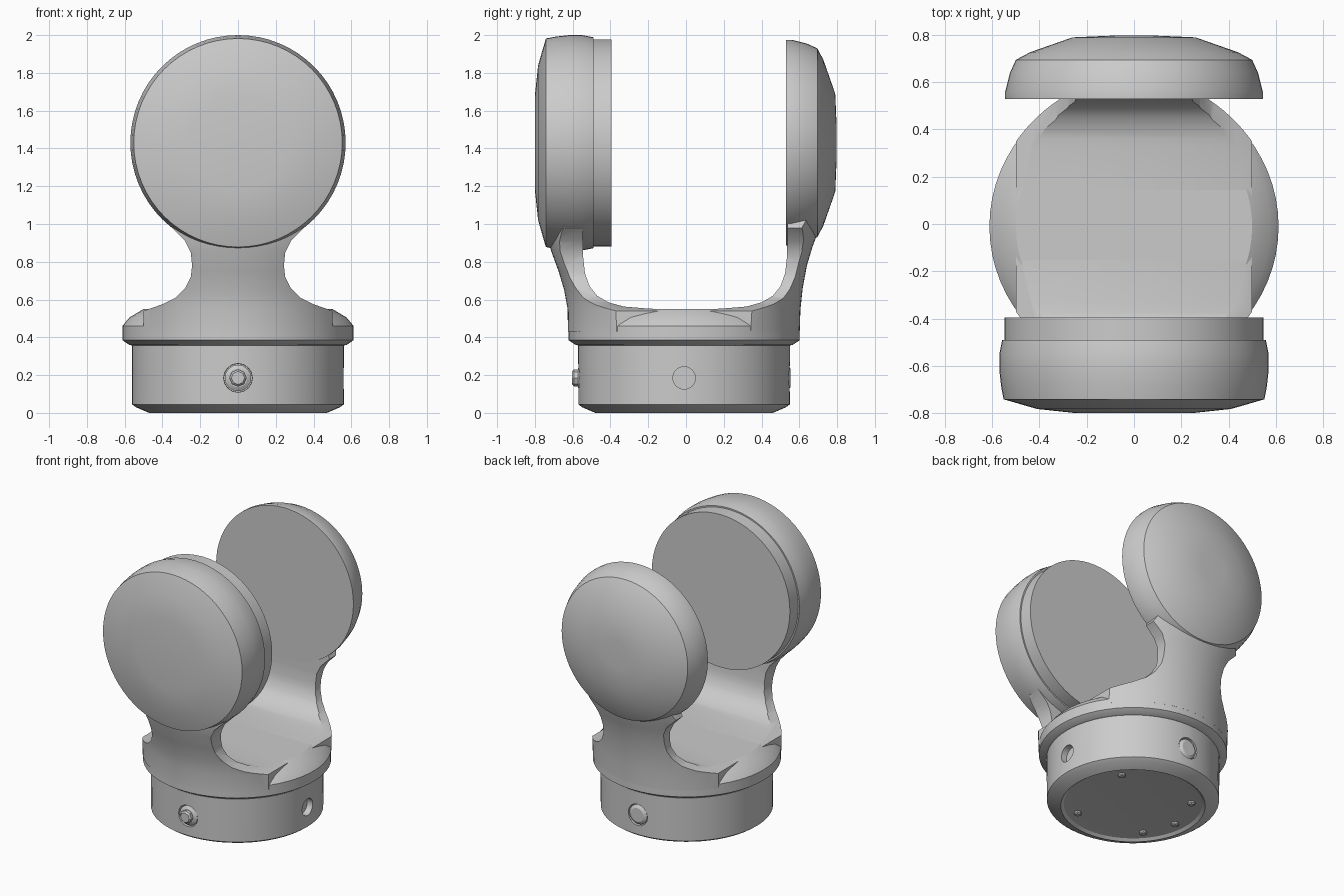
import bpy, bmesh, math
from mathutils import Vector, Matrix

if "Cube" in bpy.data.objects:
    bpy.data.objects.remove(bpy.data.objects["Cube"])

CY = -0.01   # y centre of the round base
CZ = 1.43    # height of the head discs


def finish(name, bm):
    bmesh.ops.remove_doubles(bm, verts=bm.verts, dist=1e-5)
    bmesh.ops.recalc_face_normals(bm, faces=bm.faces)
    me = bpy.data.meshes.new(name)
    bm.to_mesh(me)
    bm.free()
    ob = bpy.data.objects.new(name, me)
    bpy.context.collection.objects.link(ob)
    return ob


def revolve(name, profile, mat, seg=64):
    """Closed solid from (radius, height) points, turned about local z."""
    bm = bmesh.new()
    rings = []
    for r, h in profile:
        rings.append([bm.verts.new(mat @ Vector((r * math.cos(a), r * math.sin(a), h)))
                      for a in (2 * math.pi * i / seg for i in range(seg))])
    for lo, hi in zip(rings, rings[1:]):
        for i in range(seg):
            j = (i + 1) % seg
            bm.faces.new((lo[i], lo[j], hi[j], hi[i]))
    bm.faces.new(rings[0])
    bm.faces.new(rings[-1])
    return finish(name, bm)


def prism(name, pts, direction):
    """Outline given as 3D points, extruded along direction."""
    bm = bmesh.new()
    f = bm.faces.new([bm.verts.new(p) for p in pts])
    ext = bmesh.ops.extrude_face_region(bm, geom=[f])
    bmesh.ops.translate(bm, vec=Vector(direction),
                        verts=[v for v in ext["geom"] if isinstance(v, bmesh.types.BMVert)])
    return finish(name, bm)


def boolean(ob, cutter, op):
    m = ob.modifiers.new("cut", 'BOOLEAN')
    m.object, m.operation, m.solver = cutter, op, 'EXACT'
    cutter.hide_render = True
    bpy.context.view_layer.objects.active = ob
    bpy.ops.object.modifier_apply(modifier=m.name)
    bpy.data.objects.remove(cutter, do_unlink=True)


def along(direction, origin):
    return Matrix.Translation(origin) @ Vector((0, 0, 1)).rotation_difference(
        Vector(direction)).to_matrix().to_4x4()


base_mat = Matrix.Translation((0, CY, 0))

# Base drum with shallow recess underneath
base = revolve("base_drum", [(0.38, 0.02), (0.45, 0.015), (0.47, 0), (0.54, 0.03), (0.56, 0.045),
                             (0.562, 0.37)], base_mat)

# Round sockets in the drum: front, right and back
for d in ((0, -1, 0), (1, 0, 0), (0, 1, 0)):
    o = Vector((0, CY, 0.185)) + Vector(d) * 0.515
    side = d[0] == 1
    boolean(base, revolve("socket_cutter", [(0.06 if side else 0.075, 0), (0.06 if side else 0.08, 0.15)],
                          along(d, o), 16), 'DIFFERENCE')

# Connector bolts in front and back sockets
for name, d, reach in (("front_bolt", (0, -1, 0), 0.593), ("back_bolt", (0, 1, 0), 0.56)):
    revolve(name + "_washer", [(0.07, 0.5), (0.07, 0.55), (0.05, 0.562)],
            along(d, (0, CY, 0.185)), 16)
    revolve(name, [(0.045, 0.5), (0.045, reach - 0.01), (0.035, reach)],
            along(d, (0, CY, 0.185)), 8)

# Small screws under the base
for i, deg in enumerate((39, 139, 184, 220, 301)):
    a = math.radians(deg)
    revolve("base_screw_%d" % (i + 1), [(0.025, 0.03), (0.025, 0.008), (0.018, 0.002)],
            Matrix.Translation((0.38 * math.cos(a), CY + 0.38 * math.sin(a), 0)), 8)

# Saddle collar with bevelled rim
revolve("saddle_collar", [(0.55, 0.355), (0.575, 0.36), (0.612, 0.385), (0.612, 0.46),
                          (0.575, 0.505), (0.50, 0.55)], base_mat)

# Necks: rounded outer wall, trimmed by side curve and waisted front outline
waist = [(0.50, 0.42), (0.50, 0.54), (0.40, 0.575), (0.33, 0.61), (0.28, 0.66), (0.25, 0.72),
         (0.243, 0.78), (0.25, 0.85), (0.28, 0.91), (0.35, 0.98), (0.30, 1.08)]
inner = [(0.05, 0.40), (0.05, 0.545), (0.2, 0.553), (0.32, 0.563), (0.40, 0.585), (0.46, 0.62),
         (0.50, 0.67), (0.525, 0.74), (0.535, 0.83), (0.54, 1.1)]
necks = {
    "front_neck": (-1, 0.01, [(0.615, 0.43), (0.617, 0.55), (0.635, 0.65), (0.665, 0.75),
                              (0.705, 0.86), (0.725, 0.95), (0.735, 1.06)]),
    "back_neck": (1, 0.0, [(0.612, 0.43), (0.616, 0.55), (0.628, 0.66), (0.65, 0.78),
                           (0.68, 0.88), (0.71, 0.96), (0.735, 1.06)]),
}
for name, (s, shift, outer) in necks.items():
    neck = revolve(name, outer, base_mat, 96)
    side = [(-1, s * (y + shift), z) for y, z in inner] + [(-1, s, 1.1), (-1, s, 0.40)]
    boolean(neck, prism("side_cutter", side, (2, 0, 0)), 'INTERSECT')
    front = [(x, -1.2, z) for x, z in waist] + [(-x, -1.2, z) for x, z in reversed(waist)]
    boolean(neck, prism("waist_cutter", front, (0, 2.4, 0)), 'INTERSECT')

# Head discs, profiles run along y
head_c = (0, 0, CZ)
revolve("front_head", [(0.25, 0.80), (0.41, 0.783), (0.552, 0.742), (0.562, 0.69), (0.57, 0.62),
                       (0.57, 0.55), (0.558, 0.49)], along((0, -1, 0), head_c))
revolve("front_pad", [(0.548, 0.52), (0.548, 0.395)], along((0, -1, 0), head_c))
revolve("back_head", [(0.545, 0.53), (0.545, 0.56), (0.525, 0.64), (0.50, 0.695), (0.44, 0.727),
                      (0.26, 0.79), (0.10, 0.797)], along((0, 1, 0), head_c))

# Smooth shading with crisp edges
bpy.ops.object.select_all(action='DESELECT')
for ob in bpy.context.scene.objects:
    ob.select_set(True)
    bpy.context.view_layer.objects.active = ob
bpy.ops.object.shade_smooth_by_angle(angle=math.radians(30))
